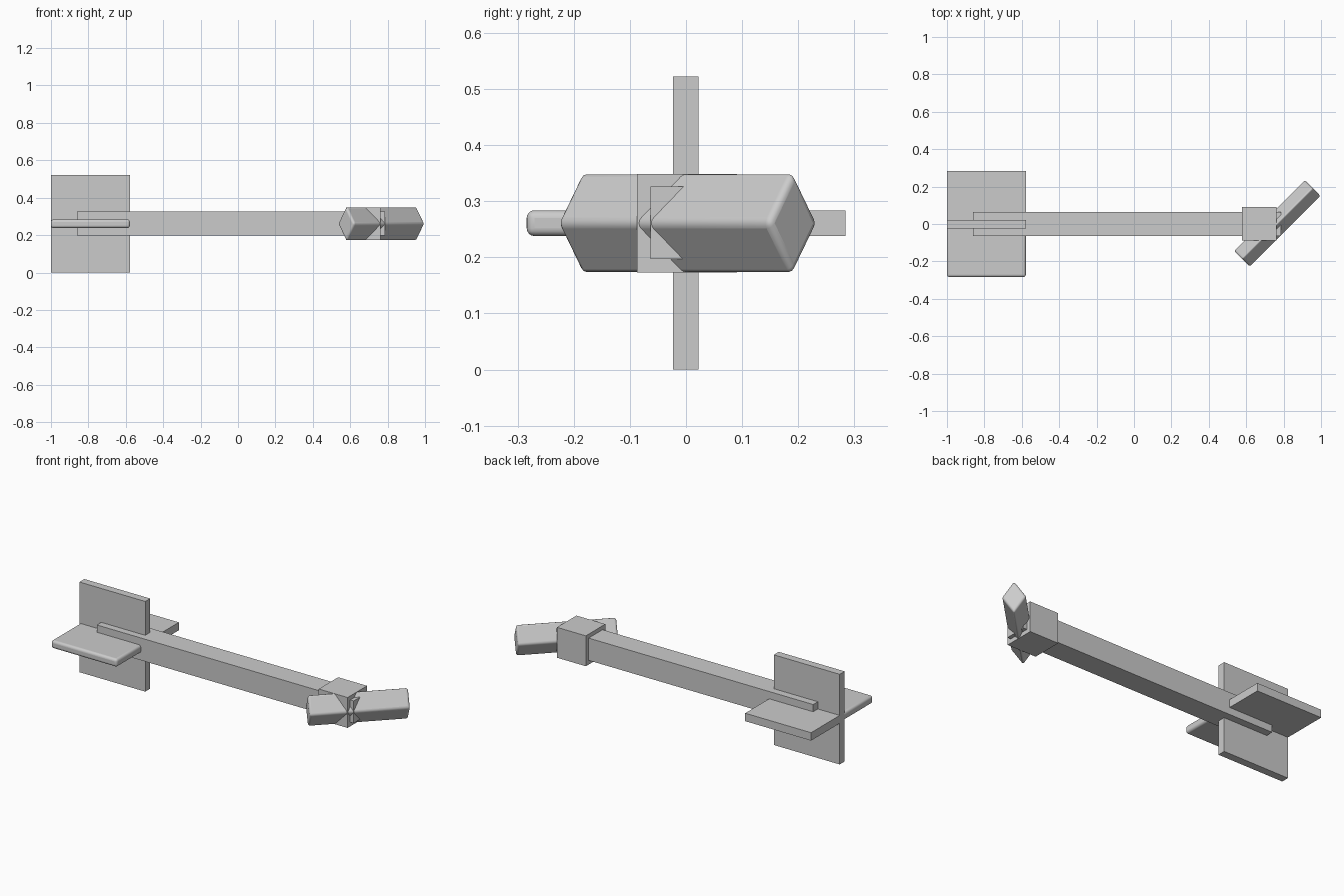
import bpy, bmesh, math
from mathutils import Matrix

if "Cube" in bpy.data.objects:
    bpy.data.objects.remove(bpy.data.objects["Cube"])


def finish(name, bm, bevel=0.0):
    bmesh.ops.recalc_face_normals(bm, faces=bm.faces[:])
    mesh = bpy.data.meshes.new(name)
    bm.to_mesh(mesh)
    bm.free()
    obj = bpy.data.objects.new(name, mesh)
    bpy.context.collection.objects.link(obj)
    if bevel:
        mod = obj.modifiers.new("soft_edges", 'BEVEL')
        mod.width = bevel
        mod.segments = 4
        mod.limit_method = 'ANGLE'
        bpy.ops.object.select_all(action='DESELECT')
        obj.select_set(True)
        bpy.context.view_layer.objects.active = obj
        bpy.ops.object.shade_smooth_by_angle(angle=math.radians(30))
    return obj


def box(name, xs, ys, zs, bevel=0.0):
    bm = bmesh.new()
    bmesh.ops.create_cube(bm, size=1)
    for v in bm.verts:
        v.co = [(a + b) / 2 + c * (b - a) for c, (a, b) in zip(v.co, (xs, ys, zs))]
    return finish(name, bm, bevel)


MID = 0.261

# Square shaft and the collar around its front end
box("shaft", (-0.86, 0.785), (-0.063, 0.065), (0.197, 0.326))
box("collar", (0.578, 0.763), (-0.087, 0.091), (0.173, 0.349))

# Tail fins: one upright plate, one square-edged side plate, one rounded side plate
FIN_X = (-1.0, -0.578)
box("upright_fin", FIN_X, (-0.023, 0.022), (0.0, 0.522))
box("square_side_fin", FIN_X, (0.0, 0.284), (0.238, 0.284))
box("rounded_side_fin", FIN_X, (-0.284, 0.02), (0.238, 0.284), 0.014)

# Diagonal head bar with a diamond cross-section
bm = bmesh.new()
LENGTH, HALF_W, HALF_H = 0.535, 0.063, 0.0925
rings = []
for x in (-LENGTH / 2, LENGTH / 2):
    rings.append([bm.verts.new((x, y, z)) for y, z in
                  ((HALF_W, 0), (0, HALF_H), (-HALF_W, 0), (0, -HALF_H))])
for i in range(4):
    j = (i + 1) % 4
    bm.faces.new((rings[0][i], rings[0][j], rings[1][j], rings[1][i]))
for ring in rings:
    bm.faces.new(ring)
bm.transform(Matrix.Translation((0.766, 0.003, MID)) @ Matrix.Rotation(math.radians(45), 4, 'Z'))
finish("head_bar", bm, 0.012)
